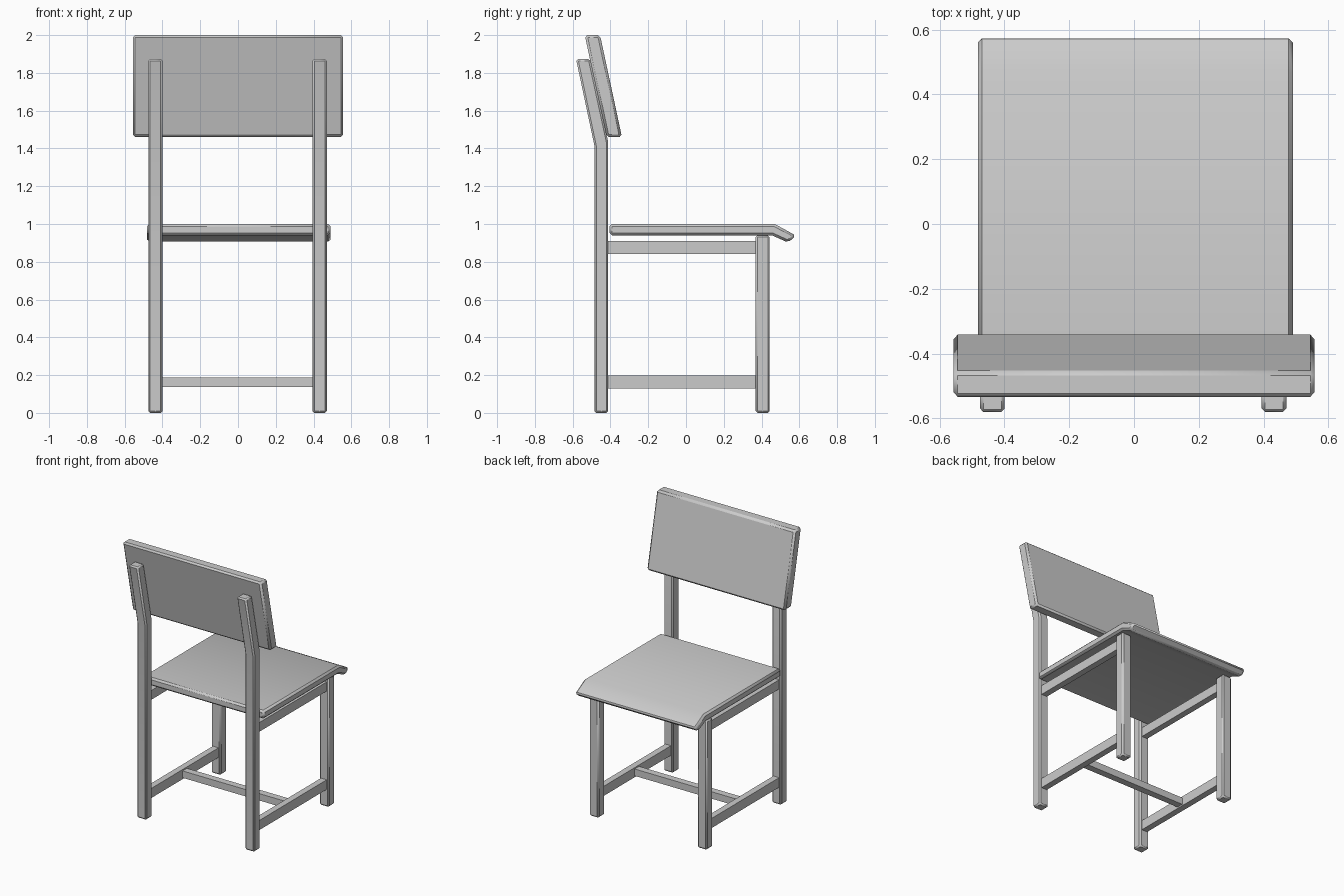
import bpy, bmesh

if "Cube" in bpy.data.objects:
    bpy.data.objects.remove(bpy.data.objects["Cube"])


def extrude_profile(name, profile, x0, x1, bevel=0.0):
    """Extrude a (y, z) side profile along x and chamfer its hard edges."""
    bm = bmesh.new()
    face = bm.faces.new([bm.verts.new((x0, y, z)) for y, z in profile])
    ext = bmesh.ops.extrude_face_region(bm, geom=[face])
    verts = [v for v in ext["geom"] if isinstance(v, bmesh.types.BMVert)]
    bmesh.ops.translate(bm, verts=verts, vec=(x1 - x0, 0, 0))
    bmesh.ops.recalc_face_normals(bm, faces=bm.faces[:])
    me = bpy.data.meshes.new(name)
    bm.to_mesh(me)
    bm.free()
    ob = bpy.data.objects.new(name, me)
    bpy.context.collection.objects.link(ob)
    if bevel:
        mod = ob.modifiers.new("chamfer", "BEVEL")
        mod.width = bevel
        mod.segments = 1
        mod.limit_method = "ANGLE"
        mod.angle_limit = 0.9
    bpy.ops.object.select_all(action="DESELECT")
    ob.select_set(True)
    bpy.context.view_layer.objects.active = ob
    bpy.ops.object.shade_smooth_by_angle()
    return ob


def rect(y0, y1, z0, z1):
    return [(y0, z0), (y1, z0), (y1, z1), (y0, z1)]


# Seat with a drooping front lip
extrude_profile("seat", [(-0.405, 0.94), (0.455, 0.94), (0.54, 0.902),
                         (0.583, 0.938), (0.47, 1.0), (-0.405, 1.0)],
                -0.482, 0.49, 0.013)

# Leaning backrest panel
extrude_profile("backrest", [(-0.42, 1.46), (-0.339, 1.46),
                             (-0.455, 2.0), (-0.536, 2.0)],
                -0.557, 0.557, 0.013)

# Legs and side rails, one set per side
back_leg = [(-0.485, 0), (-0.412, 0), (-0.412, 1.435),
            (-0.507, 1.873), (-0.582, 1.873), (-0.485, 1.415)]
for side, cx in (("left", -0.437), ("right", 0.432)):
    extrude_profile(f"back_leg_{side}", back_leg, cx - 0.038, cx + 0.038, 0.01)
    extrude_profile(f"front_leg_{side}", rect(0.368, 0.443, 0, 0.94),
                    cx - 0.038, cx + 0.038, 0.01)
    for level, z0, z1 in (("upper", 0.842, 0.909), ("lower", 0.128, 0.198)):
        extrude_profile(f"{level}_rail_{side}", rect(-0.415, 0.371, z0, z1),
                        cx - 0.023, cx + 0.023)

# Stretcher joining the lower side rails
extrude_profile("cross_stretcher", rect(-0.045, 0.005, 0.138, 0.188), -0.416, 0.411)
